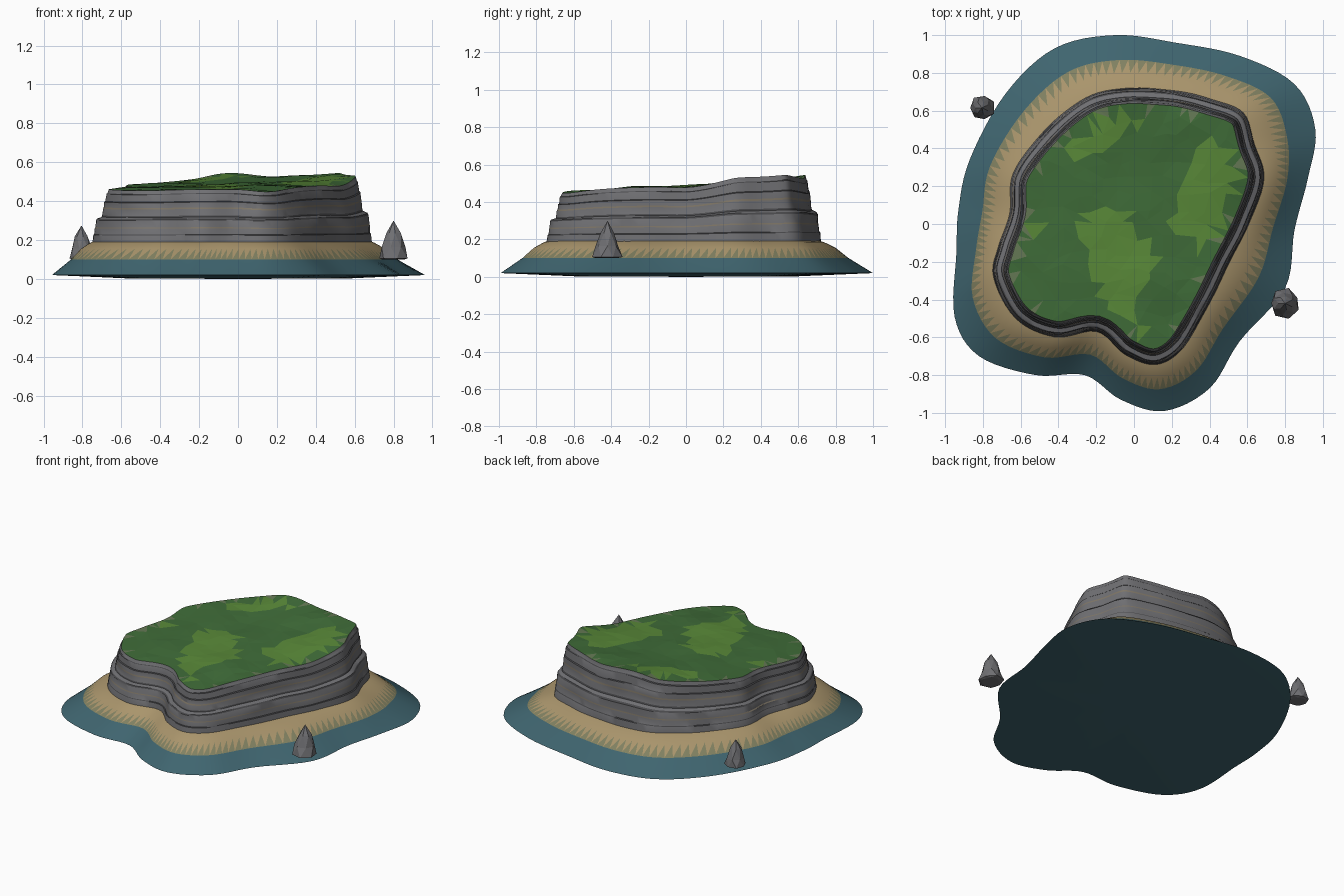
import bpy, math, random
from mathutils import Vector, noise
from mathutils.geometry import delaunay_2d_cdt

if "Cube" in bpy.data.objects:
    bpy.data.objects.remove(bpy.data.objects["Cube"])

random.seed(4)
SUB = 6

# matched control points: shore x, y / cliff foot x, y / cliff rim height
CTRL = [(-.10, 1.0, -.05, .72, .545), (.22, .96, .20, .71, .525), (.56, .89, .40, .665, .535),
        (.85, .74, .58, .59, .545), (.96, .50, .64, .42, .535), (.92, .24, .69, .24, .525),
        (.85, -.03, .61, .0, .48), (.80, -.34, .50, -.22, .48), (.56, -.62, .37, -.48, .47),
        (.40, -.87, .25, -.67, .45), (.16, -.99, .11, -.745, .45), (-.07, -.93, -.05, -.69, .46),
        (-.26, -.80, -.20, -.57, .46), (-.52, -.80, -.42, -.60, .455), (-.82, -.70, -.63, -.50, .455),
        (-.95, -.49, -.745, -.28, .46), (-.94, -.15, -.72, -.12, .465), (-.93, .07, -.66, .06, .475),
        (-.87, .34, -.64, .27, .485), (-.68, .69, -.47, .50, .495), (-.42, .93, -.26, .67, .515)]


def spline(pts):
    """Closed Catmull-Rom through the control points."""
    n, out = len(pts), []
    for i in range(n):
        a, b, c, d = (Vector(pts[(i + k) % n]) for k in (-1, 0, 1, 2))
        for s in range(SUB):
            t = s / SUB
            out.append(.5 * (2 * b + (c - a) * t + (2 * a - 5 * b + 4 * c - d) * t * t
                             + (3 * b - a - 3 * c + d) * t ** 3))
    return out


def mat(name, rgb):
    m = bpy.data.materials.new(name)
    m.diffuse_color = (*rgb, 1)
    m.use_nodes = True
    m.node_tree.nodes["Principled BSDF"].inputs["Base Color"].default_value = m.diffuse_color
    return m


def make(name, verts, faces, mats=(), idx=None, smooth=None):
    me = bpy.data.meshes.new(name)
    me.from_pydata([tuple(v) for v in verts], [], faces)
    for m in mats:
        me.materials.append(m)
    if idx:
        me.polygons.foreach_set("material_index", idx)
    me.update()
    ob = bpy.data.objects.new(name, me)
    bpy.context.collection.objects.link(ob)
    if smooth:
        bpy.ops.object.select_all(action='DESELECT')
        ob.select_set(True)
        bpy.context.view_layer.objects.active = ob
        bpy.ops.object.shade_smooth_by_angle(angle=math.radians(smooth))
    return ob


curve = spline(CTRL)
N = len(curve)
shore = [Vector((p[0], p[1])) for p in curve]
foot = [Vector((p[2], p[3])) for p in curve]
rim_z = [p[4] for p in curve]
inward = []
for i in range(N):
    d = (foot[(i + 1) % N] - foot[i - 1]).normalized()
    inward.append(Vector((d.y, -d.x)))      # outline runs clockwise

TEAL = mat("water_rock", (.05, .13, .16))
SAND = mat("sand", (.40, .30, .15))
WET = mat("wet_sand", (.22, .22, .12))
ROCK = mat("cliff_grey", (.16, .16, .17))
DARK = mat("cliff_dark", (.07, .07, .075))
TAN = mat("cliff_tan", (.21, .18, .135))
GRASS = mat("grass_light", (.10, .25, .04))
GRASS2 = mat("grass_dark", (.05, .15, .04))
SCRUB = mat("grass_edge", (.13, .19, .09))

# Island base: shallow water skirt, zigzag wet sand, beach
rings = [(0, .02), (.47, .10), (.72, .155), (.94, .185), (1.06, .195)]
verts, faces, idx = [], [], []
for t, z in rings:
    verts += [(*shore[i].lerp(foot[i], t), z) for i in range(N)]
for r in range(len(rings) - 1):
    for i in range(N):
        j = (i + 1) % N
        a, b, c, d = r * N + i, r * N + j, (r + 1) * N + j, (r + 1) * N + i
        if r == 1:
            faces += [(a, d, b), (b, d, c)]
            idx += [2, 1]
        else:
            faces.append((a, d, c, b))
            idx.append(0 if r == 0 else 1)
low = len(verts)                            # shallow underside
verts += [(*(p * .6), .003) for p in shore] + [(0, 0, 0)]
for i in range(N):
    j = (i + 1) % N
    faces += [(i, j, low + j, low + i), (low + i, low + j, low + N)]
    idx += [0, 0]
make("island_base", verts, faces, (TEAL, SAND, WET), idx, 30)

# Cliff: stepped strata profile (inset, height, material of band above)
prof = [(0, .18, 0), (.006, .225, 1), (.010, .229, 0), (.014, .26, 2), (.016, .266, 0),
        (.020, .302, 1), (.026, .310, 0), (.048, .318, 1), (.052, .326, 0), (.056, .36, 2),
        (.058, .368, 0), (.061, .395, 1), (.067, .399, 0), (.073, .437, 1), (.078, .441, 0),
        (.085, .46, 0)]
verts, faces, idx = [], [], []
for k, (ins, z, m) in enumerate(prof):
    for i in range(N):
        f = (rim_z[i] - .19) / .27
        p = foot[i] + inward[i] * (ins + .004 * noise.noise((foot[i].x * 5, foot[i].y * 5, k * .6)))
        verts.append((*p, .19 + (z - .19) * f))
for k in range(len(prof) - 1):
    for i in range(N):
        j = (i + 1) % N
        faces.append((k * N + i, (k + 1) * N + i, (k + 1) * N + j, k * N + j))
        idx.append(prof[k][2])
rim = [Vector(v) for v in verts[-N:]]
make("cliff", verts, faces, (ROCK, DARK, TAN), idx, 30)

# Grass plateau: rim joined to scattered inner points by triangulation
pts = [v.xy for v in rim]
inner = []
for a in range(-9, 10):
    for b in range(-10, 10):
        p = Vector((a * .078 + random.uniform(-.024, .024), b * .078 + random.uniform(-.024, .024)))
        inside = False
        for i in range(N):
            u, v = pts[i - 1], pts[i]
            if (u.y > p.y) != (v.y > p.y) and p.x < (v.x - u.x) * (p.y - u.y) / (v.y - u.y) + u.x:
                inside = not inside
        if inside and min((p - q).length for q in pts) > .045:
            inner.append(p)
out = delaunay_2d_cdt(pts + inner, [], [list(range(N))], 1, 1e-5)
verts = []
for p in out[0]:
    dist = [((p - r.xy).length, r.z) for r in rim]
    near = min(dist)
    if near[0] < 1e-4:
        z = near[1]
    else:
        w = [(1 / d ** 3, h) for d, h in dist]
        edge = sum(a * h for a, h in w) / sum(a for a, h in w)
        k = min(1, near[0] / .3)
        z = edge * (1 - .5 * k) + .487 * .5 * k + .012 * noise.noise((p.x * 5, p.y * 5, 3))
    verts.append((p.x, p.y, z))
idx = []
for f in out[2]:
    c = sum((Vector(verts[i]) for i in f), Vector()) / len(f)
    near = min((c.xy - q).length for q in pts)
    light = noise.noise((c.x * 2.6, c.y * 2.6, 1.7)) - .35 * c.x > 0
    if near < .03 and random.random() < .45:
        idx.append(2)
    else:
        idx.append(0 if light and near > .06 else 1)
make("grass_top", verts, [tuple(f) for f in out[2]], (GRASS, GRASS2, SCRUB), idx)


# Sea stacks: faceted tapering rocks
def sea_stack(name, x, y, z, r, h, sides=7):
    levels = [(.75, 0), (1, .03), (.82, .32), (.5, .68)]
    v, f = [], []
    for k, (s, t) in enumerate(levels):
        for i in range(sides):
            a = math.tau * (i + .5 * (k % 2)) / sides
            q = r * s * random.uniform(.88, 1.08)
            v.append((x + q * math.cos(a), y + q * math.sin(a), z + t * h))
    for k in range(len(levels) - 1):
        for i in range(sides):
            j = (i + 1) % sides
            a, b, c, d = k * sides + i, k * sides + j, (k + 1) * sides + j, (k + 1) * sides + i
            f += [(a, b, d), (b, c, d)] if k % 2 == 0 else [(a, b, c), (a, c, d)]
    v.append((x, y, z + h))
    top = (len(levels) - 1) * sides
    f += [(top + i, top + (i + 1) % sides, len(v) - 1) for i in range(sides)]
    f.append(tuple(reversed(range(sides))))
    make(name, v, f, (ROCK,))


sea_stack("sea_stack_right", .80, -.42, .10, .08, .20)
sea_stack("sea_stack_left", -.805, .615, .10, .068, .175)
